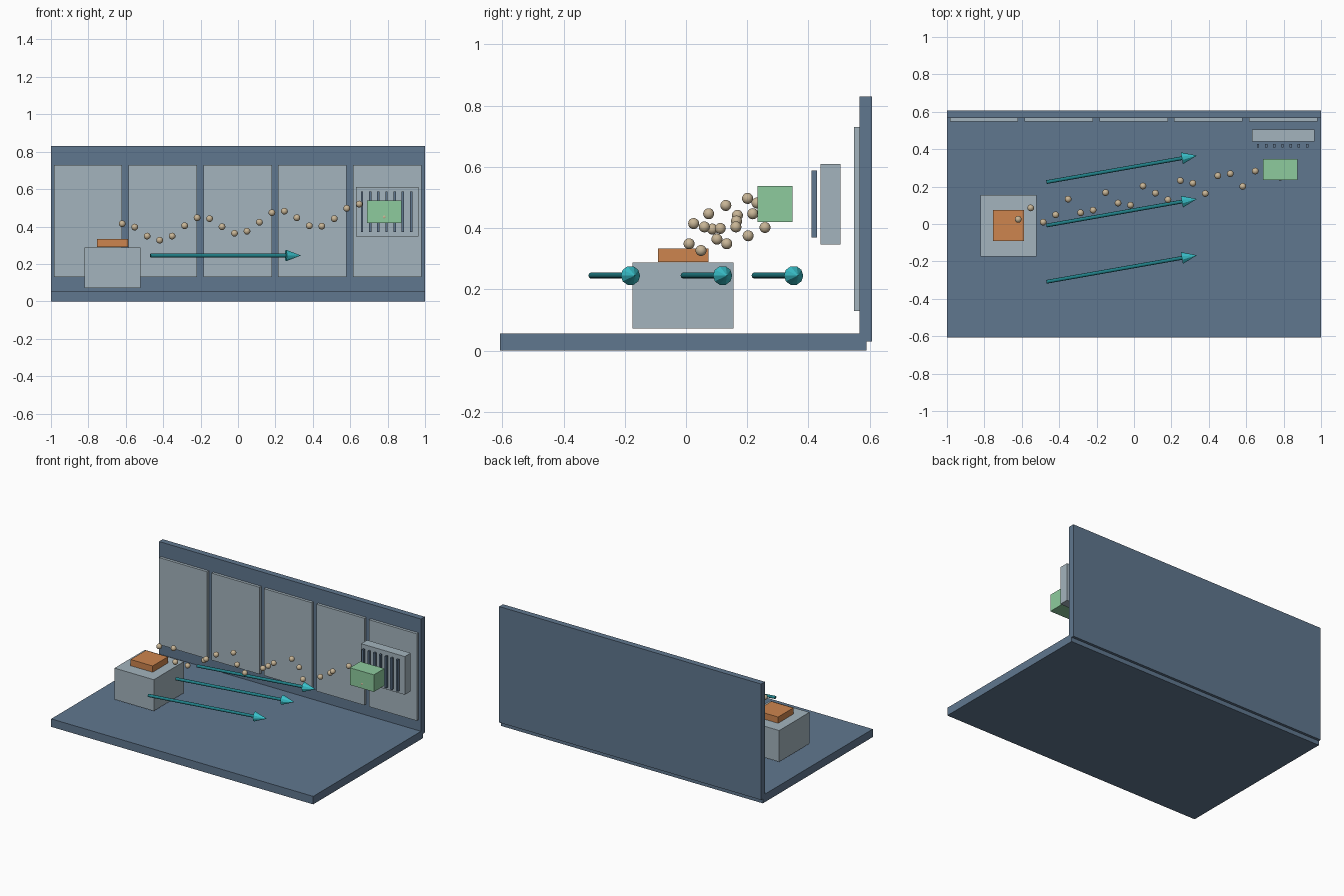
import bpy
import math

if "Cube" in bpy.data.objects:
    bpy.data.objects.remove(bpy.data.objects["Cube"])


def material(name, rgb):
    """Flat material from 0-255 display values, stored as linear."""
    linear = [((c / 255 + 0.055) / 1.055) ** 2.4 for c in rgb]
    mat = bpy.data.materials.new(name)
    mat.use_nodes = True
    mat.diffuse_color = (*linear, 1)
    mat.node_tree.nodes["Principled BSDF"].inputs["Base Color"].default_value = (*linear, 1)
    return mat


SLATE = material("slate blue", (96, 119, 143))
GREY = material("pale grey", (164, 180, 189))
ORANGE = material("orange", (205, 133, 78))
GREEN = material("soft green", (141, 203, 158))
TEAL = material("dark teal", (32, 128, 136))
CYAN = material("bright cyan", (58, 196, 206))
SAND = material("sand", (200, 181, 150))


def finish(name, mat):
    obj = bpy.context.object
    obj.name = name
    obj.data.materials.append(mat)
    return obj


def box(name, x, y, z, mat):
    """Box from its (low, high) extents on each axis."""
    spans = (x, y, z)
    bpy.ops.mesh.primitive_cube_add(size=1, location=[(a + b) / 2 for a, b in spans])
    obj = finish(name, mat)
    obj.scale = [b - a for a, b in spans]
    bpy.ops.object.transform_apply(location=False, rotation=False, scale=True)
    return obj


# Room: floor slab, back wall and wall panels
box("floor", (-1, 1), (-0.608, 0.59), (0, 0.055), SLATE)
box("back_wall", (-1, 1), (0.567, 0.608), (0.03, 0.83), SLATE)
for i in range(5):
    cx = -0.802 + 0.4 * i
    box(f"wall_panel_{i + 1}", (cx - 0.183, cx + 0.183), (0.548, 0.568), (0.13, 0.73), GREY)

# Source block with its pad
box("source_block", (-0.82, -0.52), (-0.175, 0.155), (0.072, 0.288), GREY)
box("source_pad", (-0.755, -0.587), (-0.092, 0.074), (0.29, 0.333), ORANGE)

# Vent with slats, and the collector box
box("vent_body", (0.632, 0.965), (0.44, 0.505), (0.346, 0.61), GREY)
for i in range(7):
    cx = 0.663 + 0.0437 * i
    box(f"vent_slat_{i + 1}", (cx - 0.0065, cx + 0.0065), (0.41, 0.428), (0.37, 0.588), SLATE)
box("collector_box", (0.69, 0.873), (0.234, 0.348), (0.42, 0.538), GREEN)

# Flow arrows, turned slightly toward the wall
TURN = math.radians(10)
SHAFT, HEAD = 0.735, 0.082


def along(start_y, distance):
    return (-0.468 + distance * math.cos(TURN), start_y + distance * math.sin(TURN), 0.245)


for i, start_y in enumerate((-0.309, -0.008, 0.224)):
    aim = (0, math.pi / 2, TURN)
    bpy.ops.mesh.primitive_cylinder_add(vertices=10, radius=0.01, depth=SHAFT,
                                        location=along(start_y, SHAFT / 2), rotation=aim)
    finish(f"arrow_shaft_{i + 1}", TEAL)
    bpy.ops.object.shade_smooth_by_angle(angle=math.radians(40))
    bpy.ops.mesh.primitive_cone_add(vertices=10, radius1=0.032, radius2=0, depth=HEAD,
                                    location=along(start_y, SHAFT + HEAD / 2), rotation=aim)
    finish(f"arrow_head_{i + 1}", CYAN)

# Drifting particles, evenly spaced in x: (y, z) of each
PARTICLES = [
    (.025, .415), (.086, .397), (.01, .349), (.049, .327), (.133, .349), (.06, .404),
    (.074, .447), (.168, .442), (.112, .399), (.101, .364), (.203, .375), (.165, .423),
    (.13, .474), (.232, .482), (.218, .447), (.163, .404), (.258, .402), (.218, .442),
    (.201, .497), (.283, .52), (.29, .49), (.25, .451),
]
PARTICLES[17] = (.269, .442)
for i, (y, z) in enumerate(PARTICLES):
    bpy.ops.mesh.primitive_uv_sphere_add(segments=16, ring_count=10, radius=0.018,
                                         location=(-0.619 + 0.0667 * i, y, z))
    finish(f"particle_{i + 1}", SAND)
    bpy.ops.object.shade_smooth()
